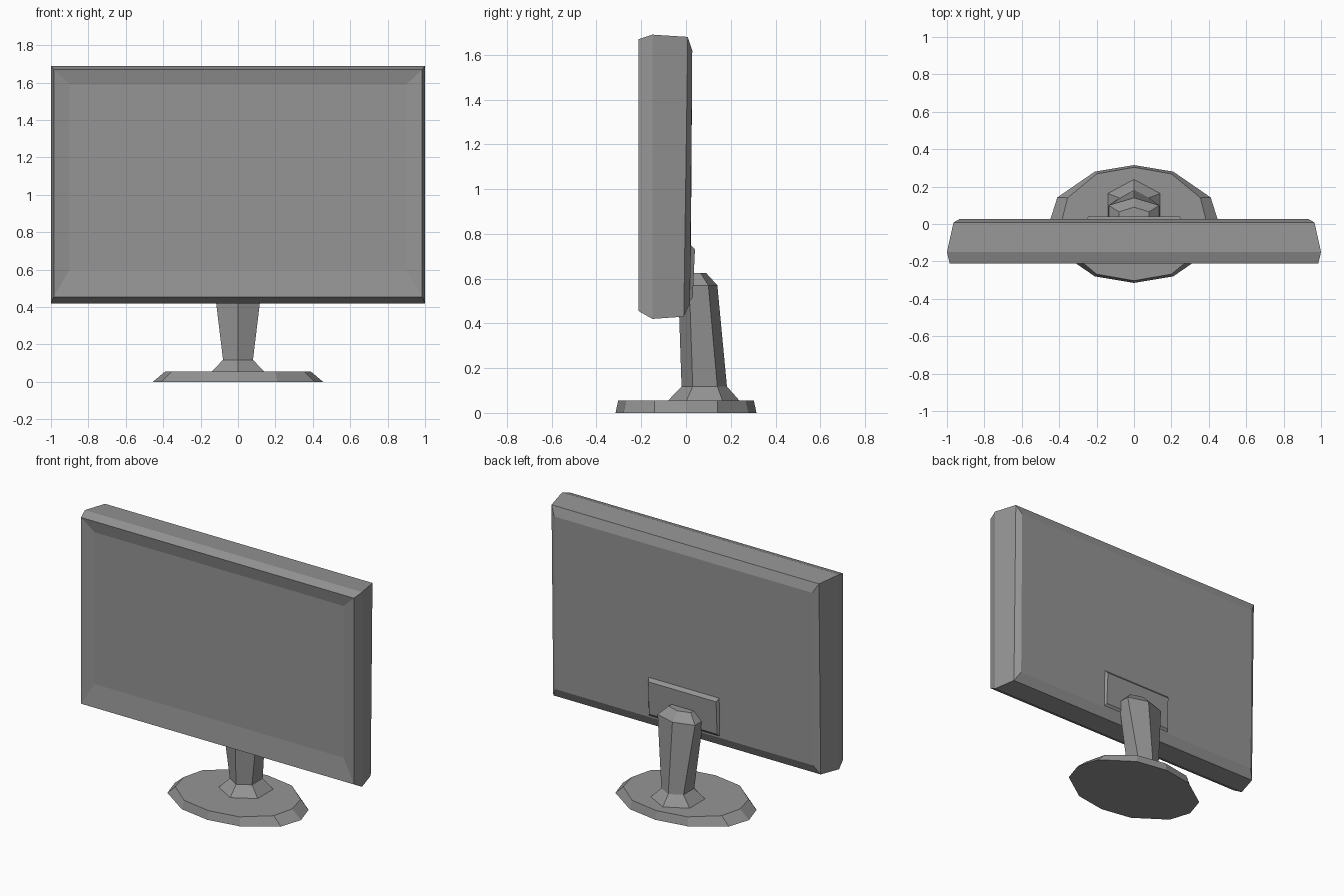
import bpy
import bmesh

cube = bpy.data.objects.get("Cube")
if cube:
    bpy.data.objects.remove(cube, do_unlink=True)

grey = bpy.data.materials.new("plain_grey")
grey.use_nodes = True
grey.diffuse_color = (0.3, 0.3, 0.3, 1)
grey.node_tree.nodes["Principled BSDF"].inputs["Base Color"].default_value = (0.3, 0.3, 0.3, 1)


def loft(name, rings):
    """Skin a stack of matching rings and cap both ends."""
    bm = bmesh.new()
    loops = [[bm.verts.new(p) for p in ring] for ring in rings]
    for a, b in zip(loops, loops[1:]):
        for i in range(len(a)):
            j = (i + 1) % len(a)
            bm.faces.new((a[i], a[j], b[j], b[i]))
    bm.faces.new(loops[0])
    bm.faces.new(loops[-1])
    bmesh.ops.recalc_face_normals(bm, faces=bm.faces)
    mesh = bpy.data.meshes.new(name)
    bm.to_mesh(mesh)
    bm.free()
    mesh.materials.append(grey)
    obj = bpy.data.objects.new(name, mesh)
    bpy.context.collection.objects.link(obj)
    return obj


def panel(half, bottom, top, y_bottom, y_top):
    """Upright rectangle, optionally tilted."""
    return [(-half, y_bottom, bottom), (half, y_bottom, bottom),
            (half, y_top, top), (-half, y_top, top)]


def mirrored(half, z):
    """Full outline from its +x half, listed front to back."""
    return [(x, y, z) for x, y in half] + [(-x, y, z) for x, y in half[-2:0:-1]]


def hexagon(w, front, side_front, side_back, back, z):
    return mirrored([(0, front), (w, side_front), (w, side_back), (0, back)], z)


# Display housing, from the shallow screen recess to the sloped back
loft("display_housing", [
    panel(0.90, 0.60, 1.59, -0.195, -0.195),
    panel(0.985, 0.455, 1.67, -0.212, -0.212),
    panel(1.0, 0.42, 1.69, -0.15, -0.15),
    panel(0.965, 0.43, 1.68, -0.01, 0.008),
    panel(0.93, 0.49, 1.62, 0.018, 0.028),
    panel(0.27, 0.505, 0.75, 0.018, 0.022),
])

# Mounting plate with bevelled rim
loft("mounting_plate", [
    panel(0.255, 0.50, 0.75, 0.005, 0.012),
    panel(0.255, 0.50, 0.75, 0.018, 0.022),
    panel(0.245, 0.515, 0.73, 0.03, 0.04),
])

# Stand column with flared collar and faceted cap
loft("stand_column", [
    hexagon(0.145, -0.085, 0.0, 0.165, 0.243, 0.05),
    hexagon(0.08, -0.02, 0.03, 0.14, 0.183, 0.118),
    hexagon(0.135, -0.035, 0.015, 0.10, 0.14, 0.57),
    hexagon(0.08, 0.0, 0.02, 0.065, 0.09, 0.625),
])

# Twelve-sided foot
foot_low = [(0, -0.315), (0.21, -0.28), (0.41, -0.142), (0.455, 0),
            (0.41, 0.142), (0.21, 0.28), (0, 0.315)]
foot_high = [(0, -0.303), (0.2, -0.268), (0.355, -0.14), (0.39, 0),
             (0.355, 0.14), (0.2, 0.268), (0, 0.303)]
loft("foot", [mirrored(foot_low, 0), mirrored(foot_high, 0.055)])
